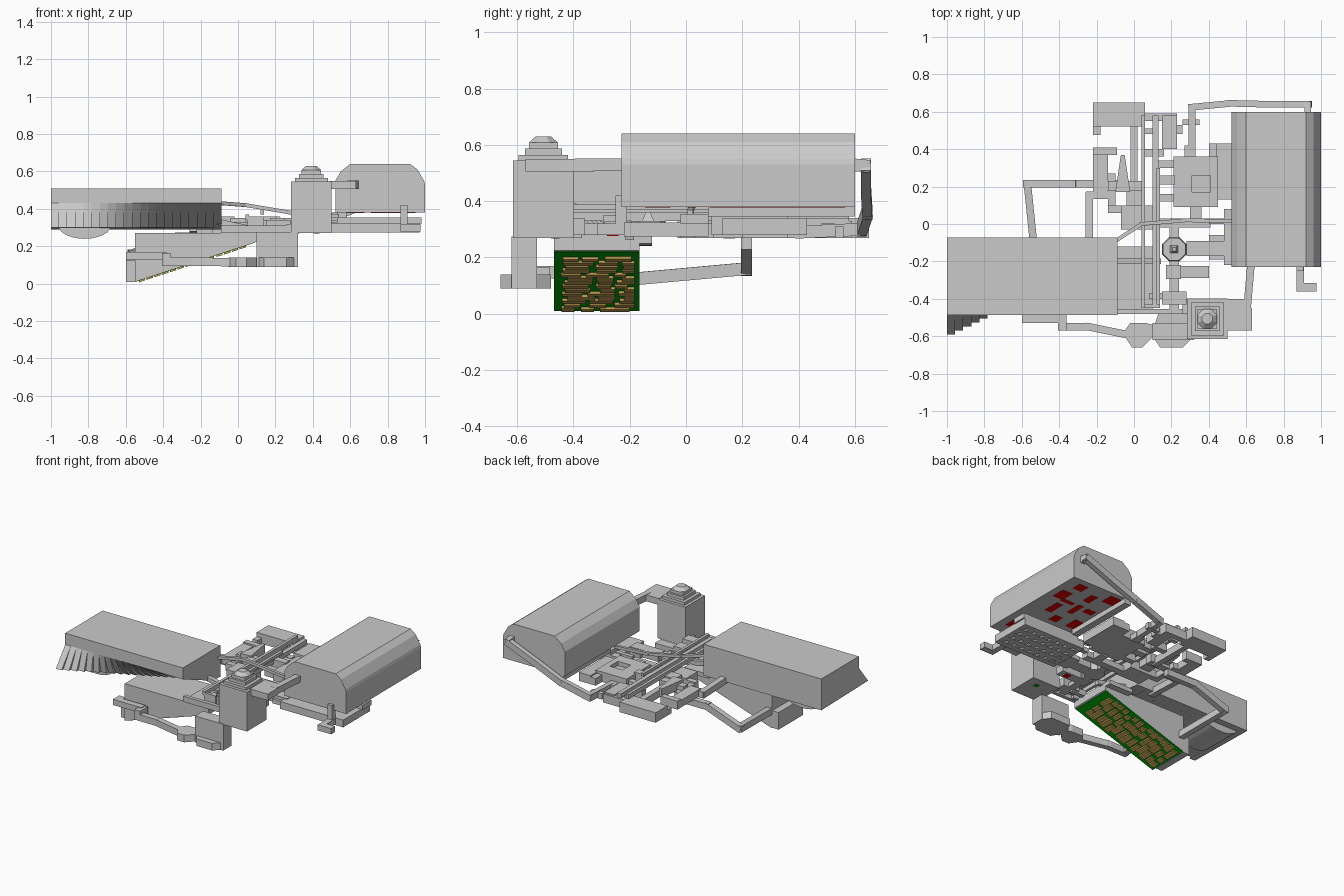
import bpy, bmesh, math, random
from mathutils import Vector, Matrix

random.seed(4)


def mat(name, c):
    m = bpy.data.materials.new(name)
    m.diffuse_color = (*c, 1)
    return m


GREY = mat("hull_grey", (0.59, 0.59, 0.59))
GREEN = mat("board_green", (0.0, 0.40, 0.003))
TAN = mat("circuit_tan", (0.60, 0.39, 0.10))
RED = mat("light_red", (1.0, 0.0, 0.0))


def finish(bm, name, m):
    bmesh.ops.recalc_face_normals(bm, faces=bm.faces)
    me = bpy.data.meshes.new(name)
    bm.to_mesh(me)
    bm.free()
    me.materials.append(m)
    ob = bpy.data.objects.new(name, me)
    bpy.context.collection.objects.link(ob)
    return ob


def add_box(bm, x0, x1, y0, y1, z0, z1):
    M = Matrix.Translation(((x0 + x1) / 2, (y0 + y1) / 2, (z0 + z1) / 2)) @ \
        Matrix.Diagonal((x1 - x0, y1 - y0, z1 - z0, 1))
    bmesh.ops.create_cube(bm, size=1, matrix=M)


def boxes(name, rows, m=GREY):
    bm = bmesh.new()
    for r in rows:
        add_box(bm, *r)
    return finish(bm, name, m)


def add_prism(bm, a, b):
    """Loft between two matching outlines and cap both ends."""
    va = [bm.verts.new(p) for p in a]
    vb = [bm.verts.new(p) for p in b]
    n = len(va)
    for i in range(n):
        bm.faces.new((va[i], va[(i + 1) % n], vb[(i + 1) % n], vb[i]))
    bm.faces.new(va)
    bm.faces.new(vb)


def extrude_y(name, prof, y0, y1, m=GREY):
    bm = bmesh.new()
    add_prism(bm, [(x, y0, z) for x, z in prof], [(x, y1, z) for x, z in prof])
    return finish(bm, name, m)


def duct(name, pts, w, h):
    """Square duct along a path, each segment overlapping at the elbows."""
    bm = bmesh.new()
    for p, q in zip(pts, pts[1:]):
        p, q = Vector(p), Vector(q)
        d = (q - p).normalized()
        side = d.cross(Vector((0, 0, 1))).normalized()
        up = side.cross(d)
        p, q = p - d * w * 0.4, q + d * w * 0.4
        ring = [side * (w / 2 * i) + up * (h / 2 * j)
                for i, j in ((-1, -1), (1, -1), (1, 1), (-1, 1))]
        add_prism(bm, [p + r for r in ring], [q + r for r in ring])
    return finish(bm, name, GREY)


def taper(name, x, y, z0, z1, r0, r1, sides, rot=0.0):
    bm = bmesh.new()
    bmesh.ops.create_cone(bm, cap_ends=True, segments=sides, radius1=r0, radius2=r1, depth=z1 - z0,
                          matrix=Matrix.Translation((x, y, (z0 + z1) / 2)) @ Matrix.Rotation(rot, 4, 'Z'))
    return finish(bm, name, GREY)


# long upper wing: stepped strips whose lower front edge sweeps inward
bm = bmesh.new()
N = 21
for i in range(N):
    x0, x1 = -1 + 0.913 * i / N, -1 + 0.913 * (i + 1) / N
    yb = -0.59 + 0.42 * i / (N - 1)
    prof = [(-0.072, 0.51), (-0.487, 0.51), (-0.487, 0.43), (yb, 0.30), (-0.072, 0.29)]
    add_prism(bm, [(x0, y, z) for y, z in prof], [(x1, y, z) for y, z in prof])
finish(bm, "upper_wing", GREY)
arc = [(-0.82 + 0.14 * math.cos(a), 0.31 + 0.07 * math.sin(a))
       for a in [math.pi + math.pi * k / 12 for k in range(13)]]
extrude_y("wing_belly", arc, -0.40, -0.12)


# lower wedge pod with circuit board on its sloping underside
def board_z(x):
    return 0.012 + 0.328 * (x + 0.55)


def slope_strip(x0, x1, d0, d1):
    return [(x0, board_z(x0) - d0), (x1, board_z(x1) - d0), (x1, board_z(x1) - d1), (x0, board_z(x0) - d1)]


extrude_y("lower_pod", [(-0.55, board_z(-0.55)), (0.10, board_z(0.10)), (0.10, 0.27), (-0.55, 0.27)], -0.47, -0.165)
extrude_y("circuit_board", slope_strip(-0.548, 0.09, 0.003, -0.001), -0.469, -0.166, GREEN)
bm = bmesh.new()
ROWS = 14
for i in range(ROWS):
    x0 = -0.53 + 0.58 * i / ROWS
    y = -0.45 + random.uniform(0, 0.03)
    while y < -0.20:
        y1 = min(y + random.uniform(0.04, 0.11), -0.183)
        pr = slope_strip(x0, x0 + random.choice((0.028, 0.034)), 0.012, 0.002)
        add_prism(bm, [(a, y, b) for a, b in pr], [(a, y1, b) for a, b in pr])
        y = y1 + random.uniform(0.012, 0.035)
finish(bm, "circuit_chips", TAN)

# large barrel hull and the red lights underneath
extrude_y("barrel_hull", [(0.52, 0.38), (0.52, 0.55), (0.55, 0.60), (0.60, 0.64), (0.92, 0.64),
                          (0.96, 0.61), (0.995, 0.55), (1.0, 0.53), (1.0, 0.38)], -0.23, 0.60)
# each light: centre x, centre y, width, length
lights = [(.91, .38, .08, .10), (.88, .52, .07, .07), (.62, .52, .09, .09), (.74, .45, .05, .09),
          (.60, .14, .09, .10), (.85, .22, .05, .12), (.91, -.10, .07, .09), (.73, .29, .04, .12),
          (.64, .32, .07, .05), (.75, .12, .06, .07), (.80, .02, .10, .03), (.83, .33, .10, .03)]
boxes("hull_lights", [(x - w / 2, x + w / 2, y - l / 2, y + l / 2, 0.3785, 0.381) for x, y, w, l in lights], RED)

# lattice deck beneath the barrel
deck = [(0.48, 0.97, -0.22, 0.08, 0.295, 0.325)]
deck += [(0.48 + 0.064 * i, 0.522 + 0.064 * i, -0.22, 0.08, 0.275, 0.30) for i in range(8)]
deck += [(0.48, 0.97, -0.22 + 0.0655 * j, -0.182 + 0.0655 * j, 0.274, 0.302) for j in range(5)]
deck += [(0.53, 0.98, -0.02, 0.08, 0.32, 0.355), (0.53, 0.58, 0.08, 0.60, 0.345, 0.38)]
boxes("lattice_deck", deck)
boxes("deck_hook", [(0.87, 0.91, -0.36, -0.20, 0.28, 0.32), (0.87, 0.905, -0.25, -0.21, 0.31, 0.42),
                    (0.87, 0.975, -0.36, -0.315, 0.28, 0.32)])

# stepped tower
TX, TY = 0.392, -0.507
tiers = [(0.108, 0.27, 0.545), (0.088, 0.54, 0.565), (0.066, 0.56, 0.587), (0.052, 0.585, 0.608)]
boxes("tower", [(TX - r, TX + r, TY - r, TY + r, a, b) for r, a, b in tiers])
taper("tower_tip", TX, TY, 0.608, 0.63, 0.056, 0.030, 8, math.pi / 8)
boxes("tower_lamp", [(0.405, 0.435, -0.48, -0.45, 0.267, 0.271)], GREEN)
boxes("bridge_lamp", [(0.32, 0.36, -0.28, -0.24, 0.277, 0.281)], RED)
boxes("tower_duct", [(0.49, 0.63, -0.57, -0.45, 0.505, 0.55), (0.49, 0.62, -0.45, -0.40, 0.505, 0.55)])
duct("barrel_feed", [(0.605, -0.45, 0.528), (0.625, -0.22, 0.53)], 0.04, 0.045)

# column and flanged footings below the tower
boxes("tower_column", [(0.10, 0.32, -0.62, -0.53, 0.09, 0.275)])
bm = bmesh.new()
for x0, x1, yb in ((-0.05, 0.105, -0.53), (0.10, 0.32, -0.48)):
    o = [(x0, -0.6), (x0 + .04, -0.66), (x1 - .06, -0.66), (x1, -0.6), (x1, -0.54), (x1 - .04, yb),
         (x0 + .03, yb), (x0, -0.57)]
    add_prism(bm, [(x, y, 0.09) for x, y in o], [(x, y, 0.14) for x, y in o])
finish(bm, "footing_flanges", GREY)

# ducts around the outside
boxes("front_duct", [(-0.60, -0.38, -0.53, -0.485, 0.13, 0.17), (-0.405, -0.36, -0.57, -0.485, 0.10, 0.165),
                     (-0.405, -0.23, -0.57, -0.53, 0.095, 0.14)])
duct("front_duct_slope", [(-0.24, -0.55, 0.117), (-0.02, -0.595, 0.115)], 0.04, 0.045)
boxes("front_duct_end", [(-0.60, -0.55, -0.52, -0.46, 0.125, 0.17)])
extrude_y("pod_end_plate", [(-0.60, 0.13), (-0.60, 0.01), (-0.55, 0.01), (-0.55, 0.13)], -0.44, -0.17)
duct("left_duct", [(-0.10, 0.215, 0.25), (-0.32, 0.215, 0.25), (-0.57, 0.215, 0.16), (-0.53, -0.17, 0.125)], 0.04, 0.045)
duct("inner_left_duct", [(-0.13, 0.155, 0.29), (-0.24, 0.155, 0.29), (-0.24, -0.10, 0.30)], 0.04, 0.045)
duct("rear_duct", [(0.93, 0.59, 0.53), (0.93, 0.64, 0.525), (0.72, 0.64, 0.44), (0.52, 0.645, 0.36),
                   (0.31, 0.625, 0.30), (0.31, 0.40, 0.29)], 0.035, 0.045)

# rear left block
boxes("rear_block", [(-0.22, 0.06, 0.52, 0.65, 0.27, 0.34), (-0.22, -0.18, 0.475, 0.53, 0.27, 0.31)])

# machinery in the middle, seen as an open maze of bars
boxes("left_machinery", [
    (-0.22, -0.14, 0.15, 0.40, 0.27, 0.32), (-0.22, -0.09, 0.37, 0.41, 0.27, 0.33),
    (-0.14, -0.10, 0.06, 0.27, 0.27, 0.31), (-0.14, 0.05, 0.18, 0.23, 0.28, 0.34),
    (-0.14, 0.00, 0.06, 0.10, 0.27, 0.32), (-0.07, 0.11, -0.03, 0.10, 0.27, 0.33),
    (-0.04, 0.04, 0.10, 0.18, 0.29, 0.35), (-0.02, 0.02, 0.20, 0.53, 0.27, 0.32)])
boxes("rear_machinery", [
    (-0.06, 0.23, 0.55, 0.59, 0.27, 0.33), (0.15, 0.23, 0.40, 0.58, 0.27, 0.34),
    (0.06, 0.16, 0.36, 0.40, 0.27, 0.32), (0.06, 0.12, 0.48, 0.51, 0.29, 0.34),
    (0.22, 0.26, 0.48, 0.53, 0.27, 0.32), (0.26, 0.35, 0.53, 0.56, 0.27, 0.31)])
boxes("long_rails", [
    (0.04, 0.06, -0.45, 0.58, 0.34, 0.37), (0.10, 0.13, -0.43, 0.58, 0.33, 0.36),
    (0.12, 0.14, -0.43, 0.30, 0.37, 0.39), (0.05, 0.14, -0.45, -0.43, 0.27, 0.36)])
boxes("hub", [
    (0.21, 0.31, 0.09, 0.36, 0.28, 0.35), (0.41, 0.45, 0.09, 0.36, 0.28, 0.35),
    (0.31, 0.41, 0.26, 0.36, 0.28, 0.35), (0.31, 0.41, 0.09, 0.17, 0.28, 0.35),
    (0.31, 0.41, 0.17, 0.26, 0.28, 0.32), (0.44, 0.53, 0.13, 0.43, 0.28, 0.34),
    (0.40, 0.46, 0.36, 0.43, 0.28, 0.33), (0.27, 0.33, 0.36, 0.42, 0.27, 0.31),
    (0.11, 0.22, 0.21, 0.26, 0.29, 0.36), (0.13, 0.22, 0.30, 0.34, 0.28, 0.33),
    (0.11, 0.41, -0.02, 0.03, 0.27, 0.31), (0.12, 0.26, 0.12, 0.16, 0.28, 0.34),
    (0.30, 0.36, 0.02, 0.10, 0.27, 0.32), (0.40, 0.54, 0.0, 0.03, 0.30, 0.33)])
boxes("front_machinery", [
    (0.19, 0.24, -0.48, 0.03, 0.28, 0.31), (0.28, 0.50, -0.17, -0.09, 0.28, 0.33),
    (0.40, 0.53, -0.19, -0.06, 0.28, 0.31), (0.17, 0.25, -0.295, -0.22, 0.28, 0.35),
    (0.24, 0.40, -0.29, -0.225, 0.28, 0.33), (0.15, 0.28, -0.43, -0.36, 0.28, 0.34),
    (0.26, 0.30, -0.48, -0.40, 0.28, 0.32), (-0.09, 0.30, -0.48, -0.455, 0.27, 0.31),
    (0.08, 0.20, -0.40, -0.37, 0.27, 0.31), (-0.09, 0.10, -0.455, -0.12, 0.25, 0.28)])
taper("valve_base", 0.215, -0.135, 0.28, 0.33, 0.07, 0.065, 8, math.pi / 8)
taper("valve_tip", 0.215, -0.135, 0.33, 0.36, 0.03, 0.012, 4, math.pi / 4)

# sloping struts between wing and hub
duct("wing_strut", [(-0.09, -0.085, 0.43), (0.04, 0.0, 0.42), (0.28, 0.02, 0.38), (0.53, 0.015, 0.36)], 0.02, 0.02)
duct("lower_strut", [(-0.10, -0.2, 0.33), (0.13, -0.2, 0.28)], 0.03, 0.03)
bm = bmesh.new()
spike = [(-0.10, 0.17), (-0.02, 0.17), (-0.05, 0.37), (-0.07, 0.37)]
add_prism(bm, [(x, y, 0.30) for x, y in spike], [(x, y, 0.36) for x, y in spike])
finish(bm, "tapered_spike", GREY)
